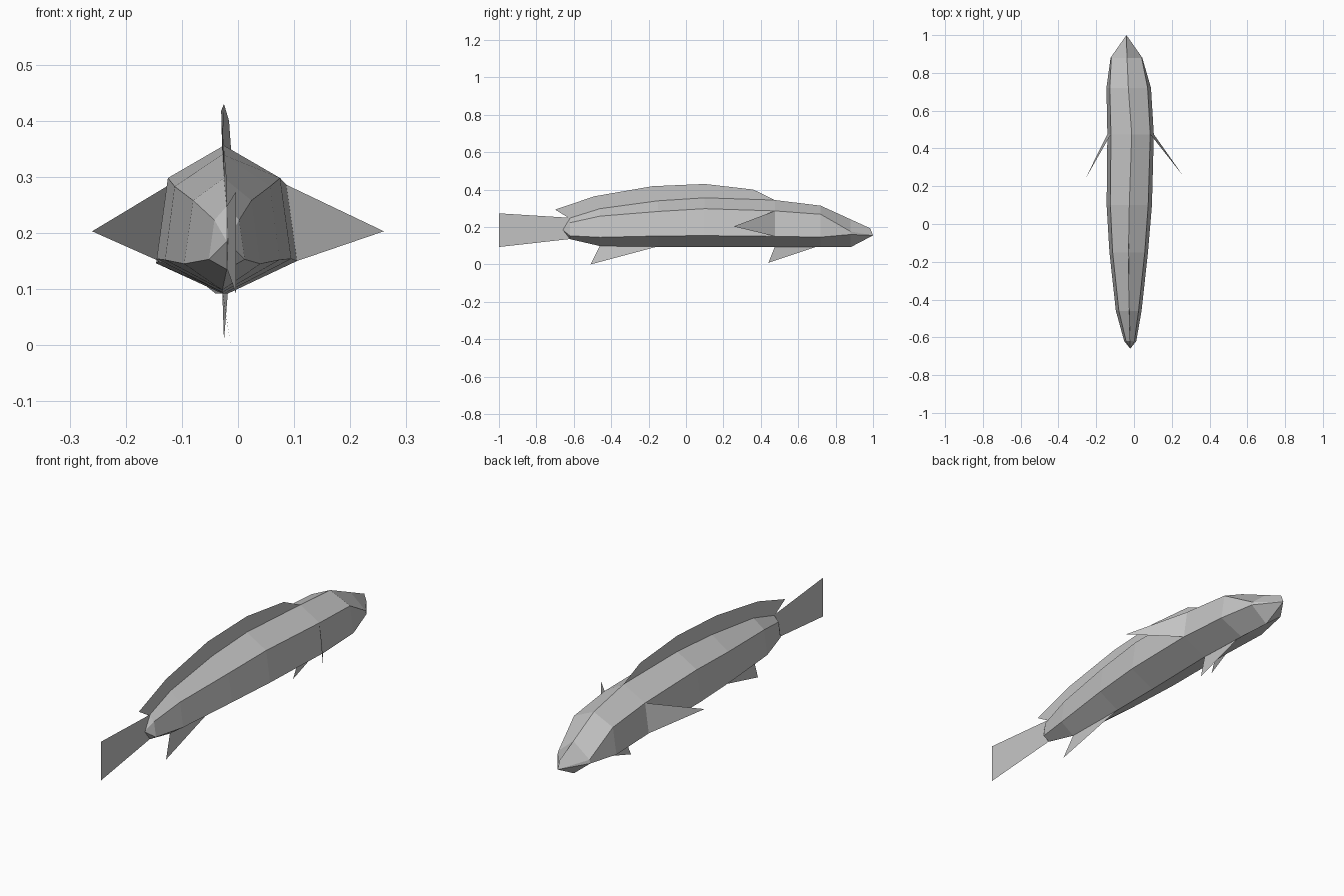
import bpy
import bmesh
from mathutils import Vector

default_cube = bpy.data.objects.get("Cube")
if default_cube:
    bpy.data.objects.remove(default_cube, do_unlink=True)

grey = bpy.data.materials.new("plain grey")
grey.use_nodes = True
colour = (0.55, 0.55, 0.55, 1)
grey.diffuse_color = colour
grey.node_tree.nodes["Principled BSDF"].inputs["Base Color"].default_value = colour


def finish_object(name, bm, closed=False):
    """Turn the bmesh into a flat shaded object with the shared material."""
    if closed:
        bmesh.ops.recalc_face_normals(bm, faces=bm.faces[:])
    mesh = bpy.data.meshes.new(name)
    bm.to_mesh(mesh)
    bm.free()
    mesh.materials.append(grey)
    created = bpy.data.objects.new(name, mesh)
    bpy.context.collection.objects.link(created)
    return created


def add_triangles(bm, first_ring, second_ring):
    """Skin two rings of equal length, or a ring and its end points."""
    count = len(first_ring)
    for index in range(count):
        following = (index + 1) % count
        corners = [first_ring[index], first_ring[following],
                   second_ring[following], second_ring[index]]
        unique = list(dict.fromkeys(corners))
        if len(unique) > 2:
            bm.faces.new(unique)


def make_sheet(name, outline):
    """Single flat fin through the given corner points."""
    bm = bmesh.new()
    bm.faces.new([bm.verts.new(Vector(point)) for point in outline])
    return finish_object(name, bm)


# Body stations: y, middle x, ridge x, ridge z, shoulder half width and z,
# flank half width and z, keel z
stations = [
    (-.62, -.02, -.02, .25, .022, .225, .032, .155, .137),
    (-.46, -.028, -.025, .3, .052, .26, .068, .147, .1),
    (-.15, -.028, -.028, .342, .085, .285, .102, .154, .096),
    (.1, -.025, -.025, .358, .1, .3, .12, .156, .094),
    (.475, -.018, -.012, .346, .104, .288, .123, .152, .094),
    (.72, -.028, -.03, .316, .1, .27, .118, .148, .094),
    (.88, -.04, -.037, .243, .08, .178, .084, .162, .094),
]

# Faceted body
bm = bmesh.new()
rings = []
for y, middle, ridge, top, shoulder, shoulder_z, flank, flank_z, keel in stations:
    section = [(ridge, top), (middle + shoulder, shoulder_z),
               (middle + flank, flank_z), (middle, keel),
               (middle - flank, flank_z), (middle - shoulder, shoulder_z)]
    rings.append([bm.verts.new((x, y, z)) for x, z in section])
for rear_ring, front_ring in zip(rings, rings[1:]):
    add_triangles(bm, rear_ring, front_ring)

# Pointed rear end and blunt snout
rear_point = bm.verts.new((-.02, -.66, .187))
add_triangles(bm, rings[0], [rear_point] * len(rings[0]))
snout_top = bm.verts.new((-.04, .985, .195))
snout_tip = bm.verts.new((-.04, 1, .157))
add_triangles(bm, rings[-1], [snout_top] + [snout_tip] * (len(rings[-1]) - 1))
finish_object("body", bm, closed=True)

# Dorsal fin, a strip standing on the ridge
fin_crest = [(-.02, -.7, .295), (-.026, -.49, .366), (-.03, -.18, .42),
             (-.025, .1, .432), (-.016, .36, .402), (-.012, .475, .346)]
fin_base = [(row[2], row[0], row[3] - .004) for row in stations[:5]]
bm = bmesh.new()
crest = [bm.verts.new(point) for point in fin_crest]
base = [bm.verts.new(point) for point in fin_base]
for index in range(len(base) - 1):
    bm.faces.new((base[index], base[index + 1], crest[index + 1], crest[index]))
bm.faces.new((base[-1], crest[-1], crest[-2]))
finish_object("dorsal_fin", bm)

# Tail fin
make_sheet("tail_fin", [(-.02, -.6, .25), (-.02, -.6, .14),
                        (-.004, -1, .095), (-.004, -1, .275)])

# Fins below the keel
make_sheet("anal_fin", [(-.028, -.46, .102), (-.028, -.15, .098), (-.013, -.51, .002)])
make_sheet("pelvic_fin", [(-.018, .475, .097), (-.028, .7, .097), (-.025, .44, .01)])

# Side fins rooted on the widest part of the flanks
_, middle, _, _, shoulder, shoulder_z, flank, flank_z, _ = stations[4]
for name, side, tip_y in (("left_side_fin", 1, .255), ("right_side_fin", -1, .235)):
    make_sheet(name, [(middle + side * shoulder, .475, shoulder_z),
                      (middle + side * flank, .475, flank_z),
                      (side * .26, tip_y, .205)])

# Rest the lowest fin tip on the ground
for part in bpy.context.collection.objects:
    if part.type == "MESH" and grey.name in part.data.materials:
        part.location.z -= .002
